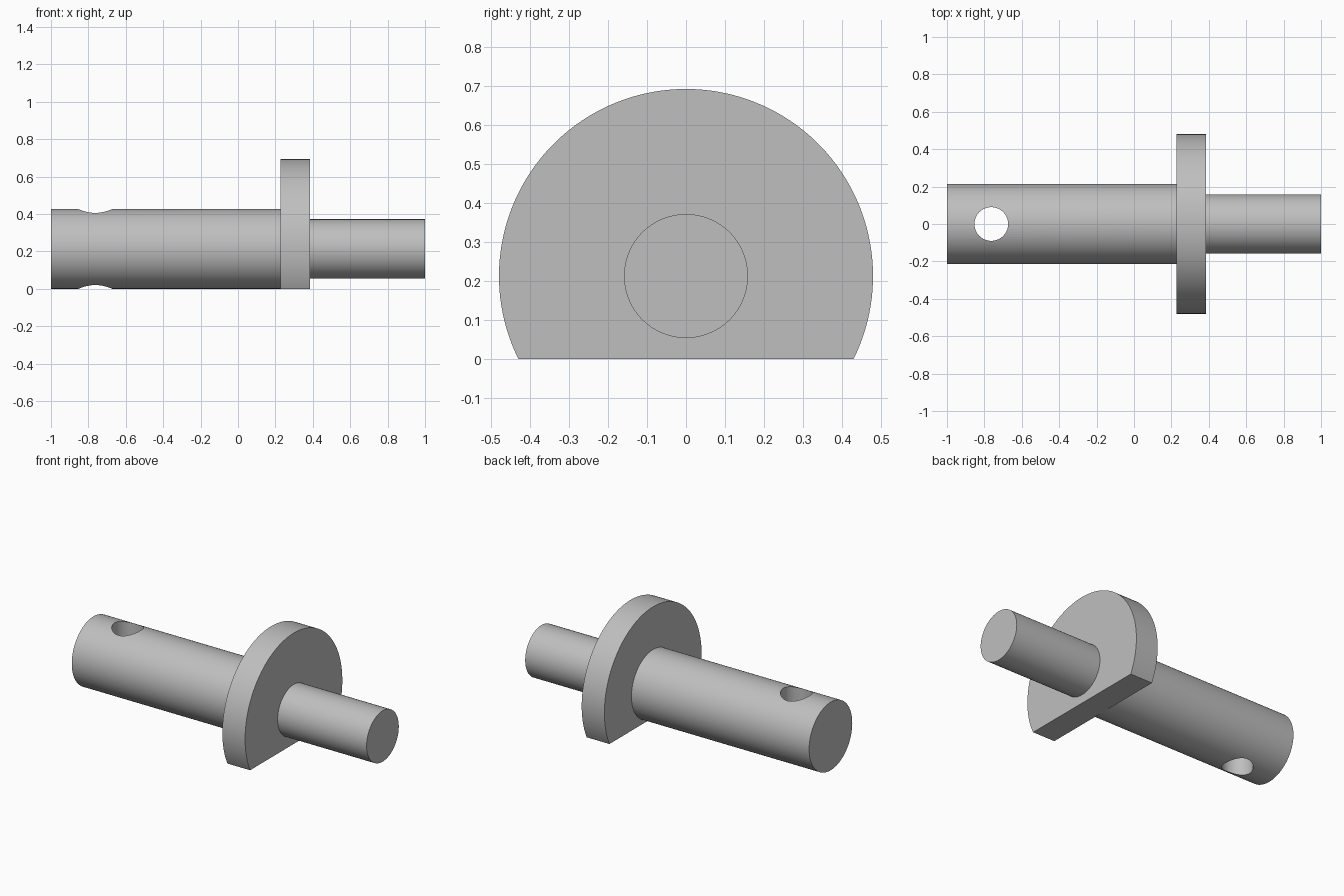
import bpy
import bmesh
import math

cube = bpy.data.objects.get("Cube")
if cube:
    bpy.data.objects.remove(cube, do_unlink=True)

AXIS_Z = 0.213      # height of the common shaft axis
SIDES = 96
FLANGE_START, FLANGE_END = 0.228, 0.385
OVERLAP = 0.03      # how far each shaft runs into the flange

steel = bpy.data.materials.new("grey_steel")
steel.use_nodes = True
grey = (0.52, 0.52, 0.52, 1.0)
steel.diffuse_color = grey
steel.node_tree.nodes["Principled BSDF"].inputs["Base Color"].default_value = grey


def finish(obj):
    """Smooth the round walls and keep the rims sharp."""
    bpy.ops.object.select_all(action='DESELECT')
    obj.select_set(True)
    bpy.context.view_layer.objects.active = obj
    bpy.ops.object.shade_smooth_by_angle(angle=math.radians(30))


def cylinder(name, radius, length, location, rotation=(0, 0, 0)):
    bpy.ops.mesh.primitive_cylinder_add(
        vertices=SIDES, radius=radius, depth=length,
        location=location, rotation=rotation)
    obj = bpy.context.object
    obj.name = name
    obj.data.materials.append(steel)
    return obj


def shaft(name, radius, x0, x1):
    return cylinder(name, radius, x1 - x0, ((x0 + x1) / 2, 0, AXIS_Z),
                    (0, math.pi / 2, 0))


# Thick shaft with a cross hole drilled straight down through it
main_shaft = shaft("main_shaft", AXIS_Z, -1.0, FLANGE_START + OVERLAP)
drill = cylinder("drill_cutter", 0.09, 1.0, (-0.763, 0, AXIS_Z))
drill.hide_render = True
hole = main_shaft.modifiers.new("cross_hole", 'BOOLEAN')
hole.operation = 'DIFFERENCE'
hole.solver = 'EXACT'
hole.object = drill
bpy.context.view_layer.objects.active = main_shaft
bpy.ops.object.modifier_apply(modifier=hole.name)
bpy.data.objects.remove(drill, do_unlink=True)
finish(main_shaft)

# Thin end shaft
finish(shaft("end_shaft", 0.159, FLANGE_END - OVERLAP, 1.0))

# Round flange with a flat base: an arc closed by a chord, extruded along x
radius = 0.48
start = -math.asin(AXIS_Z / radius)
sweep = math.pi - 2 * start
bm = bmesh.new()
rim = []
for i in range(SIDES + 1):
    a = start + sweep * i / SIDES
    rim.append(bm.verts.new((FLANGE_START, radius * math.cos(a),
                             AXIS_Z + radius * math.sin(a))))
face = bm.faces.new(rim)
result = bmesh.ops.extrude_face_region(bm, geom=[face], use_keep_orig=True)
moved = [g for g in result["geom"] if isinstance(g, bmesh.types.BMVert)]
bmesh.ops.translate(bm, verts=moved, vec=(FLANGE_END - FLANGE_START, 0, 0))
bmesh.ops.recalc_face_normals(bm, faces=bm.faces)
mesh = bpy.data.meshes.new("flange")
bm.to_mesh(mesh)
bm.free()
mesh.materials.append(steel)
flange = bpy.data.objects.new("flange", mesh)
bpy.context.collection.objects.link(flange)
finish(flange)
